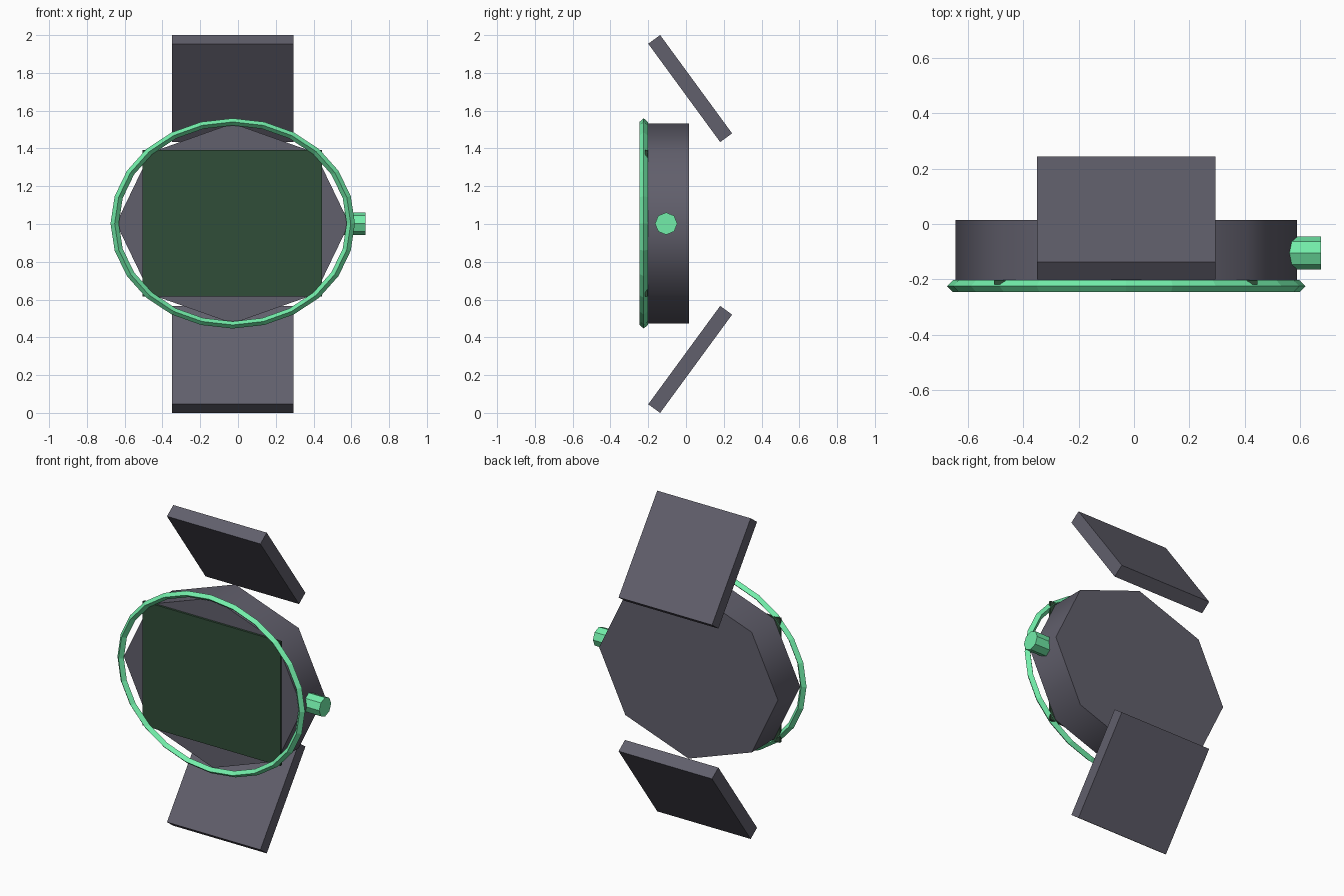
import bpy, math

if "Cube" in bpy.data.objects:
    bpy.data.objects.remove(bpy.data.objects["Cube"])

CX, CZ = -0.028, 1.0          # centre of the watch face


def material(name, rgb):
    m = bpy.data.materials.new(name)
    m.diffuse_color = (*rgb, 1)
    m.use_nodes = True
    m.node_tree.nodes["Principled BSDF"].inputs["Base Color"].default_value = m.diffuse_color
    return m


GREY = material("dark_grey", (0.12, 0.115, 0.15))
GREEN = material("mint_green", (0.17, 0.85, 0.40))
SCREEN = material("screen_green", (0.03, 0.075, 0.04))


def finish(name, mat, scale=(1, 1, 1), smooth=None):
    ob = bpy.context.object
    ob.name = name
    ob.scale = scale
    ob.data.materials.append(mat)
    bpy.ops.object.transform_apply(location=False, rotation=True, scale=True)
    if smooth:
        bpy.ops.object.shade_smooth_by_angle(angle=math.radians(smooth))
    return ob


def box(name, mat, loc, size, tilt=0):
    bpy.ops.mesh.primitive_cube_add(size=1, location=loc, rotation=(tilt, 0, 0))
    return finish(name, mat, size)


# Octagonal case, slightly wider than tall
bpy.ops.mesh.primitive_cylinder_add(vertices=8, radius=1, depth=0.22,
                                    location=(CX, -0.095, CZ + 0.003),
                                    rotation=(math.pi / 2, 0, 0))
finish("case", GREY, (0.617, 0.53, 1), smooth=60)

# Bezel ring around the front
bpy.ops.mesh.primitive_torus_add(major_segments=24, minor_segments=4,
                                 major_radius=0.625, minor_radius=0.022,
                                 location=(CX, -0.224, CZ + 0.003),
                                 rotation=(math.pi / 2, 0, 0))
finish("bezel", GREEN, (1, 0.86, 1))

# Flat screen
box("screen", SCREEN, (CX - 0.002, -0.211, CZ + 0.003), (0.95, 0.014, 0.775))

# Side button
bpy.ops.mesh.primitive_cylinder_add(vertices=8, radius=0.059, depth=0.125,
                                    location=(0.6125, -0.105, CZ + 0.002),
                                    rotation=(0, math.pi / 2, 0))
finish("crown", GREEN)

# Upper and lower strap stubs, mirrored about the face centre
for name, s in (("upper_strap", 1), ("lower_strap", -1)):
    box(name, GREY, (CX, 0.022, CZ + s * 0.717), (0.645, 0.078, 0.645),
        s * math.radians(36.2))
